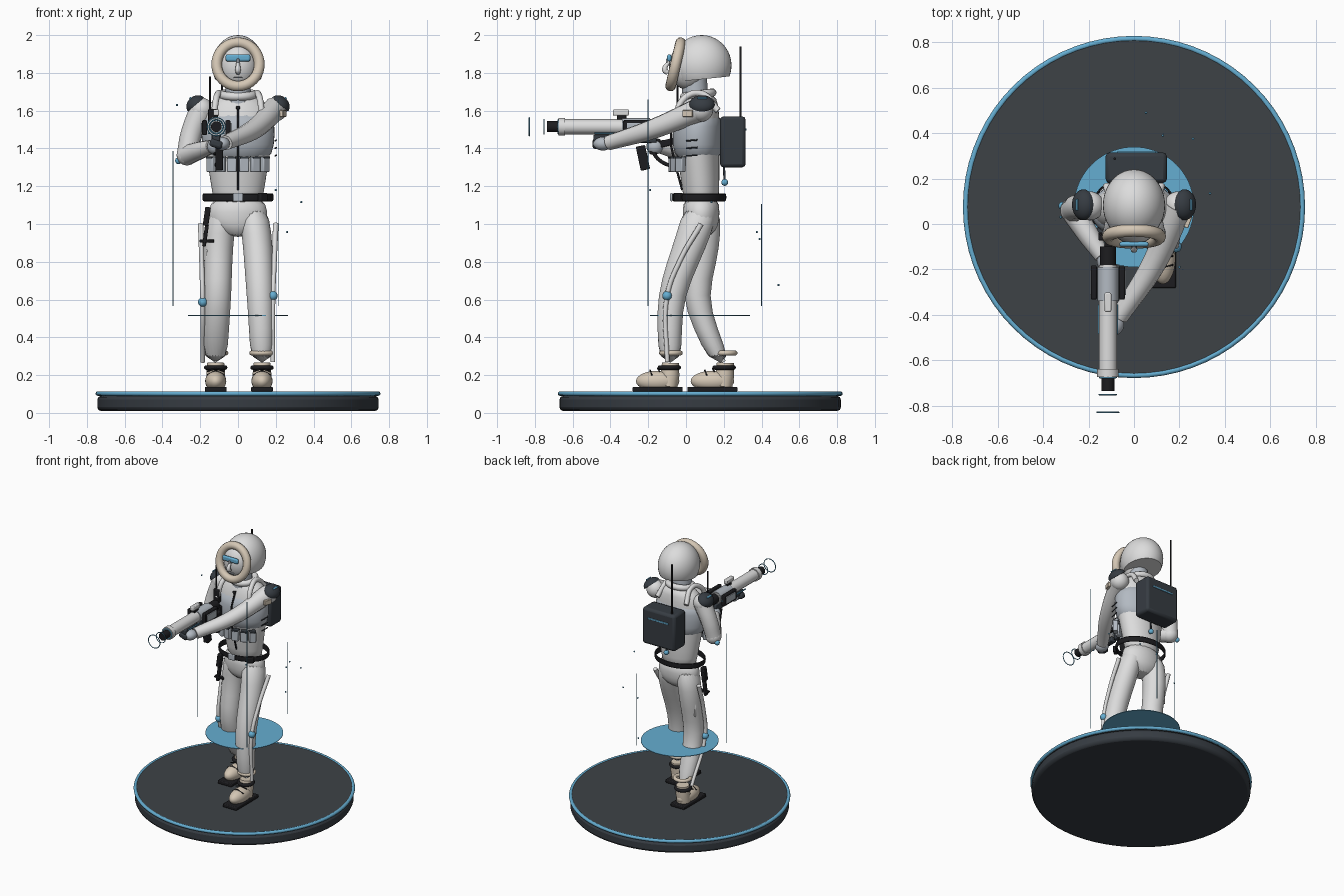
import bpy, bmesh, math
from mathutils import Vector, Matrix

if "Cube" in bpy.data.objects:
    bpy.data.objects.remove(bpy.data.objects["Cube"])


def material(name, r, g, b):
    m = bpy.data.materials.new(name)
    m.use_nodes = True
    m.diffuse_color = (r, g, b, 1)
    m.node_tree.nodes["Principled BSDF"].inputs["Base Color"].default_value = (r, g, b, 1)
    return m


WHITE = material("suit white", .72, .72, .72)
GREY = material("vest grey", .45, .49, .54)
BLUE = material("ice blue", .13, .42, .64)
SLATE = material("slate armour", .037, .045, .055)
BLACK = material("rubber black", .012, .012, .014)
TAN = material("fur tan", .66, .57, .46)
DECK = material("stand grey", .047, .055, .062)


def finish(name, bm, mat, bevel=0, subsurf=0):
    mesh = bpy.data.meshes.new(name)
    bmesh.ops.recalc_face_normals(bm, faces=bm.faces)
    bm.to_mesh(mesh)
    bm.free()
    ob = bpy.data.objects.new(name, mesh)
    bpy.context.collection.objects.link(ob)
    mesh.materials.append(mat)
    mesh.shade_smooth()
    mesh.set_sharp_from_angle(angle=math.radians(40))
    if bevel:
        mod = ob.modifiers.new("bevel", "BEVEL")
        mod.width, mod.segments = bevel, 2
    if subsurf:
        ob.modifiers.new("smooth", "SUBSURF").levels = subsurf
    return ob


def place(loc, rot=(0, 0, 0), scale=(1, 1, 1)):
    turn = [Matrix.Rotation(math.radians(a), 4, ax) for a, ax in zip(rot, "XYZ")]
    return Matrix.Translation(loc) @ turn[2] @ turn[1] @ turn[0] @ Matrix.Diagonal((*scale, 1))


def box(name, mat, loc, size, rot=(0, 0, 0), bevel=.006):
    bm = bmesh.new()
    bmesh.ops.create_cube(bm, size=1, matrix=place(loc, rot, size))
    return finish(name, bm, mat, bevel)


def ball(name, mat, loc, size, rot=(0, 0, 0), cuts=(), seg=28):
    """Ellipsoid; each cut is (point, normal) in unit space, removing the normal's side."""
    bm = bmesh.new()
    bmesh.ops.create_uvsphere(bm, u_segments=seg, v_segments=seg // 2, radius=1)
    for co, no in cuts:
        cut = bmesh.ops.bisect_plane(bm, geom=bm.verts[:] + bm.edges[:] + bm.faces[:],
                                     plane_co=co, plane_no=no, clear_outer=True)
        edges = [e for e in cut["geom_cut"] if isinstance(e, bmesh.types.BMEdge)]
        bmesh.ops.holes_fill(bm, edges=edges)
    scale = size if isinstance(size, tuple) else (size,) * 3
    bm.transform(place(loc, rot, scale))
    return finish(name, bm, mat)


def loft(name, mat, sections, caps=True, sides=20):
    """Sections are (x, y, z, rx, ry) ellipses stacked upward or downward."""
    bm = bmesh.new()
    rings = []
    for x, y, z, rx, ry in sections:
        rings.append([bm.verts.new((x + rx * math.cos(t), y + ry * math.sin(t), z))
                      for t in (math.tau * i / sides for i in range(sides))])
    for a, b in zip(rings, rings[1:]):
        for i in range(sides):
            j = (i + 1) % sides
            bm.faces.new((a[i], a[j], b[j], b[i]))
    if caps:
        bm.faces.new(rings[0])
        bm.faces.new(rings[-1])
    return finish(name, bm, mat, subsurf=1)


def tube(name, mat, points, radii, smooth=False, closed=False):
    curve = bpy.data.curves.new(name, "CURVE")
    curve.dimensions, curve.bevel_depth, curve.bevel_resolution = "3D", 1, 4
    curve.use_fill_caps, curve.resolution_u = True, 8
    sp = curve.splines.new("BEZIER" if smooth else "POLY")
    pts = sp.bezier_points if smooth else sp.points
    pts.add(len(points) - 1)
    sp.use_cyclic_u = closed
    for i, (p, co) in enumerate(zip(pts, points)):
        p.co = co if smooth else (*co, 1)
        p.radius = radii[i] if isinstance(radii, (list, tuple)) else radii
        if smooth:
            p.handle_left_type = p.handle_right_type = "AUTO"
    temp = bpy.data.objects.new(name + "_path", curve)
    bpy.context.collection.objects.link(temp)
    mesh = bpy.data.meshes.new_from_object(temp.evaluated_get(bpy.context.evaluated_depsgraph_get()))
    bpy.data.objects.remove(temp)
    bm = bmesh.new()
    bm.from_mesh(mesh)
    return finish(name, bm, mat)


def ring(name, mat, loc, rx, ry, r, rot=(0, 0, 0), n=40):
    m = place(loc, rot)
    pts = [m @ Vector((rx * math.cos(math.tau * i / n), ry * math.sin(math.tau * i / n), 0)) for i in range(n)]
    return tube(name, mat, pts, r, closed=True)


def disc(name, mat, loc, r, r2, depth, bevel=0):
    bm = bmesh.new()
    bmesh.ops.create_cone(bm, cap_ends=True, segments=72, radius1=r, radius2=r2, depth=depth, matrix=place(loc))
    return finish(name, bm, mat, bevel)


# Stand, floating disc, light beams and drifting specks
CY = .075
disc("stand_base", SLATE, (0, CY, .05), .745, .745, .08, .02)
disc("stand_deck", DECK, (0, CY, .1), .74, .74, .02)
ring("stand_rim", BLUE, (0, CY, .102), .742, .742, .012, n=72)
disc("floating_disc", BLUE, (0, CY, .516), .265, .265, .004)
for i, (angle, top) in enumerate(((190, 1.386), (-52, 1.66), (68, 1.106))):
    x, y = .35 * math.cos(math.radians(angle)), CY + .35 * math.sin(math.radians(angle))
    tube(f"beam_{i}", BLUE, [(x, y, .566), (x, y, top)], .002)
for i, p in enumerate(((.335, .135, 1.116), (.26, .375, .958), (.2, -.19, 1.18), (-.323, .03, 1.63),
                       (.127, .39, .92), (.053, .49, .677))):
    ball(f"speck_{i}", BLUE, p, .006, seg=8)

# Body
loft("torso", WHITE, [(0, .08, 1.08, .125, .09), (0, .08, 1.17, .138, .098), (0, .07, 1.3, .16, .108),
                      (0, .06, 1.45, .185, .118), (0, .065, 1.56, .19, .115), (0, .075, 1.64, .16, .095),
                      (0, .08, 1.69, .085, .075)])
loft("pelvis", WHITE, [(0, .08, 1.15, .138, .095), (0, .08, 1.06, .162, .1), (0, .08, .99, .155, .095),
                       (0, .075, .93, .06, .06)])
loft("vest", GREY, [(0, .068, 1.32, .172, .12), (0, .058, 1.42, .195, .134), (0, .06, 1.52, .2, .132),
                    (0, .065, 1.6, .175, .118)])
loft("left_leg", WHITE, [(.075, .08, 1.1, .08, .095), (.1, .045, .95, .08, .093), (.11, -.015, .8, .078, .088),
                         (.117, -.08, .62, .072, .072), (.124, -.088, .45, .066, .065), (.127, -.083, .26, .063, .062)])
loft("right_leg", WHITE, [(-.075, .09, 1.1, .08, .095), (-.1, .1, .95, .08, .085), (-.105, .085, .8, .075, .08),
                          (-.107, .045, .62, .073, .07), (-.115, .1, .45, .068, .064), (-.12, .185, .26, .064, .058)])

# Boots, cuffs, braces
for side, x, y, hip, knee in (("left", .127, -.15, (.2, .08, 1), (.185, -.1, .62)),
                              ("right", -.118, .14, (-.197, .13, 1), (-.187, .04, .587))):
    ball(side + "_boot_toe", TAN, (x, y, .168), (.056, .115, .055))
    tube(side + "_boot_ankle", TAN, [(x, y + .055, .14), (x, y + .065, .2), (x, y + .068, .265)], [.05, .05, .045])
    box(side + "_sole", BLACK, (x, y, .125), (.115, .265, .026))
    ring(side + "_boot_strap", BLACK, (x, y + .062, .24), .05, .05, .012)
    ring(side + "_cuff", TAN, (x, y + .07, .317), .054, .05, .013)
    for k in (0, 1):
        tube(f"{side}_lace_{k}", BLACK, [(x - .045, y - .03 + .04 * k, .2 + .02 * k),
                                         (x, y - .04 + .04 * k, .225 + .01 * k),
                                         (x + .045, y - .03 + .04 * k, .2 + .02 * k)], .004)
    ankle = (knee[0], y + (.05 if x > 0 else .06), .27)
    middle = [(a + b) / 2 for a, b in zip(hip, knee)]
    tube(side + "_brace", WHITE, [hip, (middle[0], middle[1] - .02, middle[2]), knee, ankle],
         [.015, .013, .013, .012], smooth=True)
    ball(side + "_knee_joint", BLUE, knee, .025)

# Belt with buckle and knife
loft("belt", BLACK, [(0, .07, z, rx, ry) for z, rx, ry in
                     ((1.12, .18, .135), (1.12, .19, .145), (1.163, .19, .145), (1.163, .18, .135), (1.12, .18, .135))],
     caps=False, sides=32)
box("belt_buckle", GREY, (0, -.077, 1.142), (.055, .014, .045))
box("belt_pouch", BLACK, (.13, -.04, 1.142), (.05, .03, .045), (0, 0, 40))
box("knife_handle", BLACK, (-.165, .02, 1.04), (.03, .04, .1), (0, 8, 0))
box("knife_blade", BLACK, (-.172, .02, .94), (.02, .03, .12), (0, 8, 0))
box("knife_guard", BLACK, (-.165, .02, .91), (.075, .03, .015), (0, 0, 0), .003)
box("thigh_pocket", WHITE, (-.12, .085, .81), (.1, .09, .11))

# Head: hood, face, fur ruff, goggles
ball("hood", WHITE, (0, .083, 1.84), (.137, .158, .16), seg=40,
     cuts=(((0, -.7, 0), (0, -1, 0)), ((0, .1, -.45), (0, .1, -1))))
ball("face", WHITE, (0, .01, 1.835), (.105, .1, .125))
ring("fur_ruff", TAN, (0, -.055, 1.845), .113, .118, .028, (77, 0, 0))
box("goggles", BLUE, (0, -.089, 1.879), (.13, .022, .038), bevel=.01)
box("goggle_bridge", GREY, (0, -.102, 1.865), (.014, .008, .02), bevel=.002)
tube("nose", WHITE, [(0, -.09, 1.86), (0, -.112, 1.815), (0, -.095, 1.8)], [.008, .015, .012], smooth=True)
box("mouth", GREY, (0, -.083, 1.775), (.045, .012, .006), bevel=.002)
tube("neck", GREY, [(0, .05, 1.64), (0, .045, 1.78)], [.07, .065])
ring("collar", WHITE, (0, .065, 1.685), .085, .075, .022, (8, 0, 0))

# Arms, gloves, shoulder armour, straps
tube("left_arm", WHITE, [(.195, .08, 1.61), (.09, -.17, 1.505), (-.065, -.41, 1.43)], [.064, .053, .04], smooth=True)
tube("right_upper_arm", WHITE, [(-.195, .08, 1.6), (-.245, .075, 1.48), (-.27, .06, 1.365)], [.064, .058, .055], smooth=True)
tube("right_forearm", WHITE, [(-.27, .06, 1.365), (-.2, -.05, 1.39), (-.14, -.14, 1.41)], [.055, .047, .036], smooth=True)
ball("right_elbow", WHITE, (-.27, .06, 1.365), .055)
ball("elbow_joint", BLUE, (-.315, .08, 1.335), .018)
ball("left_hand", GREY, (-.085, -.44, 1.425), (.042, .05, .036))
box("left_fingers", SLATE, (-.115, -.47, 1.425), (.07, .05, .045), (0, 20, 0), .015)
ball("right_hand", GREY, (-.125, -.165, 1.41), (.038, .045, .042))
for s, side in ((1, "left"), (-1, "right")):
    ball(side + "_shoulder", WHITE, (s * .195, .08, 1.605), .064)
    ball(side + "_shoulder_pad", SLATE, (s * .222, .085, 1.632), (.056, .068, .045), (0, s * 40, 0),
         cuts=(((0, 0, 0), (0, 0, -1)),))
    box(side + "_pad_mark", BLUE, (s * .252, .085, 1.667), (.012, .05, .008), (0, s * 40, 0), .002)
    tube(side + "_strap", WHITE, [(s * .13, -.06, 1.55), (s * .115, -.01, 1.665), (s * .1, .08, 1.69),
                                  (s * .12, .17, 1.6)], .017, smooth=True)
box("arm_patch", TAN, (.238, .01, 1.585), (.02, .055, .035), (0, 0, -20), .003)

# Chest kit
tube("zip", BLACK, [(0, -.03, 1.62), (0, -.078, 1.52), (0, -.08, 1.42), (0, -.058, 1.32), (0, -.02, 1.18)], .006)
ball("zip_pull", BLACK, (0, -.045, 1.615), .011)
for i in range(6):
    a = math.radians(-90 + (i - 2.5) * 19)
    p = (.19 * math.cos(a), .065 + .14 * math.sin(a))
    box(f"pouch_{i}", GREY, (*p, 1.315), (.05, .035, .08), (0, 0, math.degrees(a) + 90))
    box(f"pouch_flap_{i}", SLATE, (*p, 1.352), (.046, .04, .012), (0, 0, math.degrees(a) + 90), .003)
for k in range(3):
    tube(f"side_webbing_{k}", SLATE, [(.196, .0, 1.36 + k * .04), (.204, .06, 1.365 + k * .04)], .004)
box("chest_radio", BLACK, (-.135, -.055, 1.56), (.045, .035, .1))
tube("radio_aerial", BLACK, [(-.148, -.045, 1.58), (-.148, -.045, 1.78)], .005)

# Backpack
box("backpack", SLATE, (.01, .248, 1.435), (.27, .135, .27), bevel=.018)
box("backpack_light", BLUE, (.01, .316, 1.5), (.17, .008, .012), bevel=.002)
tube("backpack_aerial", BLACK, [(-.085, .288, 1.55), (-.085, .288, 1.94)], .006)
tube("drain_hose", SLATE, [(.02, .2, 1.32), (.02, .205, 1.22)], .006)
ball("drain_valve", BLUE, (.02, .205, 1.22), .018)

# Launcher
GX, GZ = -.115, 1.515


def along(name, mat, y0, y1, r):
    return tube(name, mat, [(GX, y0, GZ), (GX, y1, GZ)], r)


along("barrel", WHITE, -.18, -.66, .04)
along("barrel_collar", WHITE, -.64, -.675, .047)
along("barrel_sleeve", GREY, -.19, -.34, .046)
along("muzzle", BLACK, -.66, -.735, .029)
along("breech", BLACK, -.1, -.2, .035)
ring("muzzle_light", BLUE, (GX, -.676, GZ), .036, .036, .004, (90, 0, 0))
ring("near_pulse", BLUE, (GX, -.752, GZ), .038, .038, .003, (90, 0, 0))
ring("far_pulse", BLUE, (GX, -.83, GZ), .048, .048, .003, (90, 0, 0))
for s in (1, -1):
    box("side_pod", BLACK, (GX + s * .062, -.258, GZ - .005), (.026, .15, .08))
    box("pod_plate", GREY, (GX + s * .076, -.258, GZ - .005), (.008, .11, .05), bevel=.002)
    box("side_light", BLUE, (GX + s * .04, -.42, GZ - .035), (.008, .13, .008), bevel=.002)
box("scope", WHITE, (GX, -.345, 1.59), (.03, .085, .032))
box("scope_mount", BLACK, (GX, -.34, 1.565), (.018, .05, .025), bevel=.003)
box("receiver", SLATE, (GX, -.24, 1.455), (.05, .17, .05))
box("fore_grip", SLATE, (GX, -.42, 1.455), (.04, .14, .035))
box("trigger_grip", BLACK, (GX, -.165, 1.41), (.03, .04, .09), (-15, 0, 0))
box("magazine", BLACK, (GX + .015, -.228, 1.35), (.04, .05, .13), (12, 0, 0))
box("stock", BLACK, (GX, -.1, 1.43), (.03, .11, .035), (15, 0, 0))
box("butt_plate", BLACK, (GX, -.05, 1.44), (.035, .025, .1))
tube("feed_hose", BLACK, [(GX, -.19, 1.4), (-.1, -.13, 1.33), (-.11, -.06, 1.31), (-.13, .0, 1.34)], .01, smooth=True)
